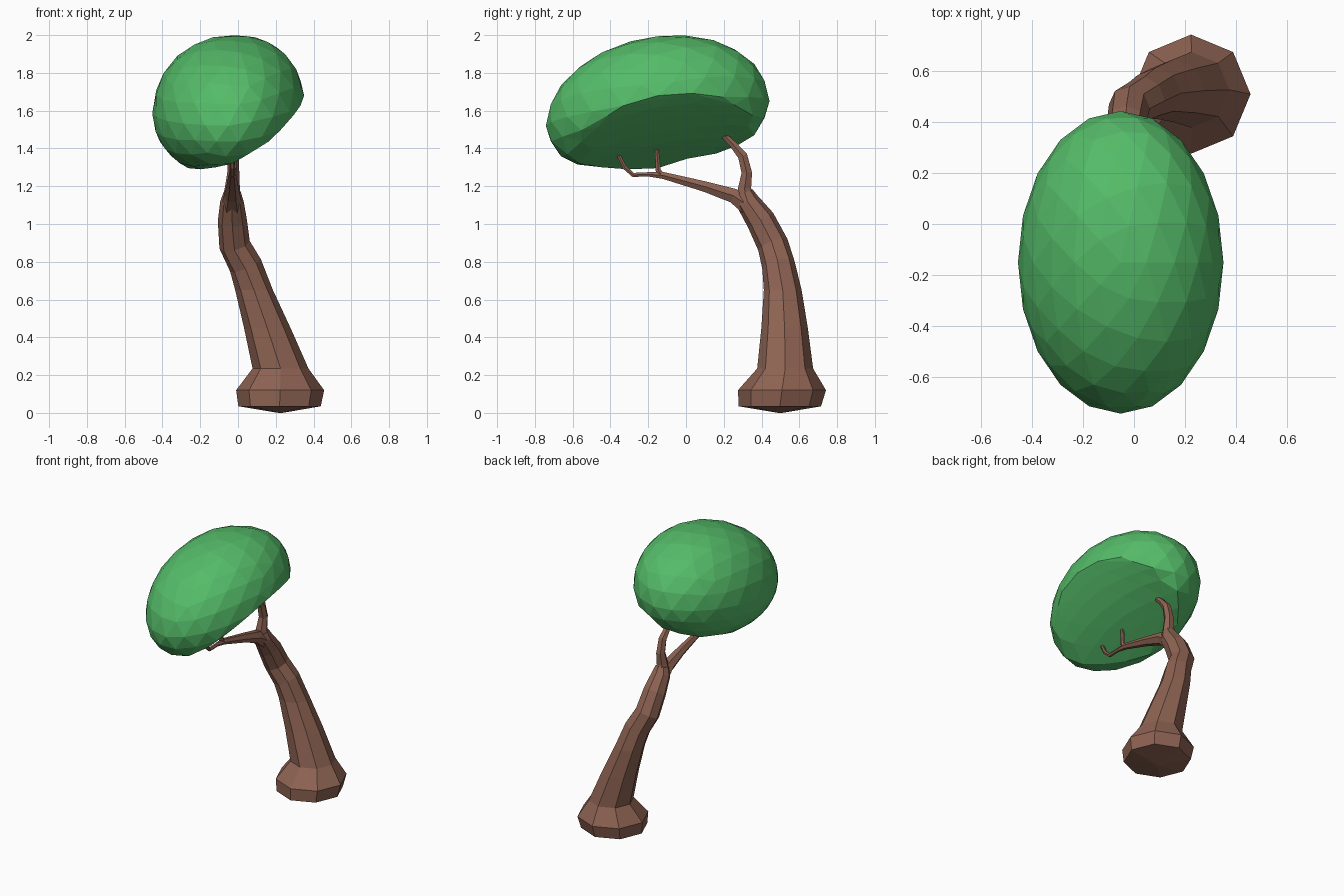
import bpy, bmesh, math
from mathutils import Vector


def material(name, rgb):
    m = bpy.data.materials.new(name)
    m.diffuse_color = (*rgb, 1)
    return m


BARK = material("bark", (0.27, 0.125, 0.085))
LEAF = material("leaf", (0.09, 0.50, 0.14))


def finish(name, bm, mat):
    bmesh.ops.recalc_face_normals(bm, faces=bm.faces)
    mesh = bpy.data.meshes.new(name)
    bm.to_mesh(mesh)
    bm.free()
    mesh.materials.append(mat)
    ob = bpy.data.objects.new(name, mesh)
    bpy.context.collection.objects.link(ob)
    return ob


def limb(name, path, sides, level=0):
    """Faceted tube through (x, y, z, radius) points; first `level` rings stay horizontal."""
    bm = bmesh.new()
    pts = [Vector(p[:3]) for p in path]
    rings = []
    for i, p in enumerate(pts):
        t = (pts[min(i + 1, len(pts) - 1)] - pts[max(i - 1, 0)]).normalized()
        if i < level:
            t = Vector((0, 0, 1))
        u = Vector((1, 0, 0))
        u = (u - t * u.dot(t)).normalized()
        v = t.cross(u)
        r = path[i][3]
        rings.append([bm.verts.new(p + r * (u * math.cos(a) + v * math.sin(a)))
                      for a in (2 * math.pi * k / sides for k in range(sides))])
    for a, b in zip(rings, rings[1:]):
        for k in range(sides):
            n = (k + 1) % sides
            bm.faces.new((a[k], a[n], b[n], b[k]))
    bm.faces.new(rings[0])
    bm.faces.new(rings[-1])
    return finish(name, bm, BARK)


# Leaning trunk with flared octagonal foot
limb("trunk", [
    (0.225, 0.50, 0.0, 0.01), (0.22, 0.497, 0.035, 0.218), (0.223, 0.508, 0.12, 0.233),
    (0.225, 0.525, 0.235, 0.148), (0.155, 0.522, 0.45, 0.123), (0.085, 0.512, 0.65, 0.1),
    (0.04, 0.49, 0.78, 0.088), (-0.018, 0.46, 0.89, 0.083), (-0.03, 0.395, 1.02, 0.077),
    (-0.032, 0.325, 1.12, 0.062), (-0.03, 0.31, 1.17, 0.045)], 8, level=6)

# Branches
limb("upper_branch", [
    (-0.032, 0.32, 1.10, 0.055), (-0.03, 0.31, 1.19, 0.04), (-0.025, 0.322, 1.27, 0.032),
    (-0.025, 0.30, 1.36, 0.029), (-0.03, 0.25, 1.42, 0.022), (-0.03, 0.205, 1.465, 0.018),
    (-0.03, 0.19, 1.49, 0.012)], 6)
limb("lower_branch", [
    (-0.032, 0.34, 1.09, 0.058), (-0.032, 0.25, 1.15, 0.044), (-0.03, 0.10, 1.198, 0.032),
    (-0.03, -0.12, 1.257, 0.021), (-0.03, -0.20, 1.263, 0.013), (-0.03, -0.28, 1.26, 0.013),
    (-0.03, -0.325, 1.30, 0.013), (-0.03, -0.36, 1.37, 0.012)], 6)
limb("twig", [
    (-0.03, -0.125, 1.25, 0.018), (-0.03, -0.147, 1.285, 0.016),
    (-0.03, -0.15, 1.33, 0.014), (-0.03, -0.155, 1.395, 0.012)], 6)

# Canopy: stretched, tilted faceted ball with a slanting, flattened underside
bm = bmesh.new()
bmesh.ops.create_icosphere(bm, subdivisions=3, radius=1)
for vert in bm.verts:
    c = vert.co
    x, y = -0.052 + 0.402 * c.x, -0.15 + 0.592 * c.y
    z = 1.585 + c.z * (0.407 if c.z > 0 else 0.34)
    z += 0.11 * (y + 0.15) + 0.15 * max(0, x + 0.05)
    under = 1.42 + 0.18 * y + 0.45 * (x + 0.03) + 0.8 * max(0, x + 0.03) ** 2
    vert.co = (x, y, max(z, under))
finish("canopy", bm, LEAF)
